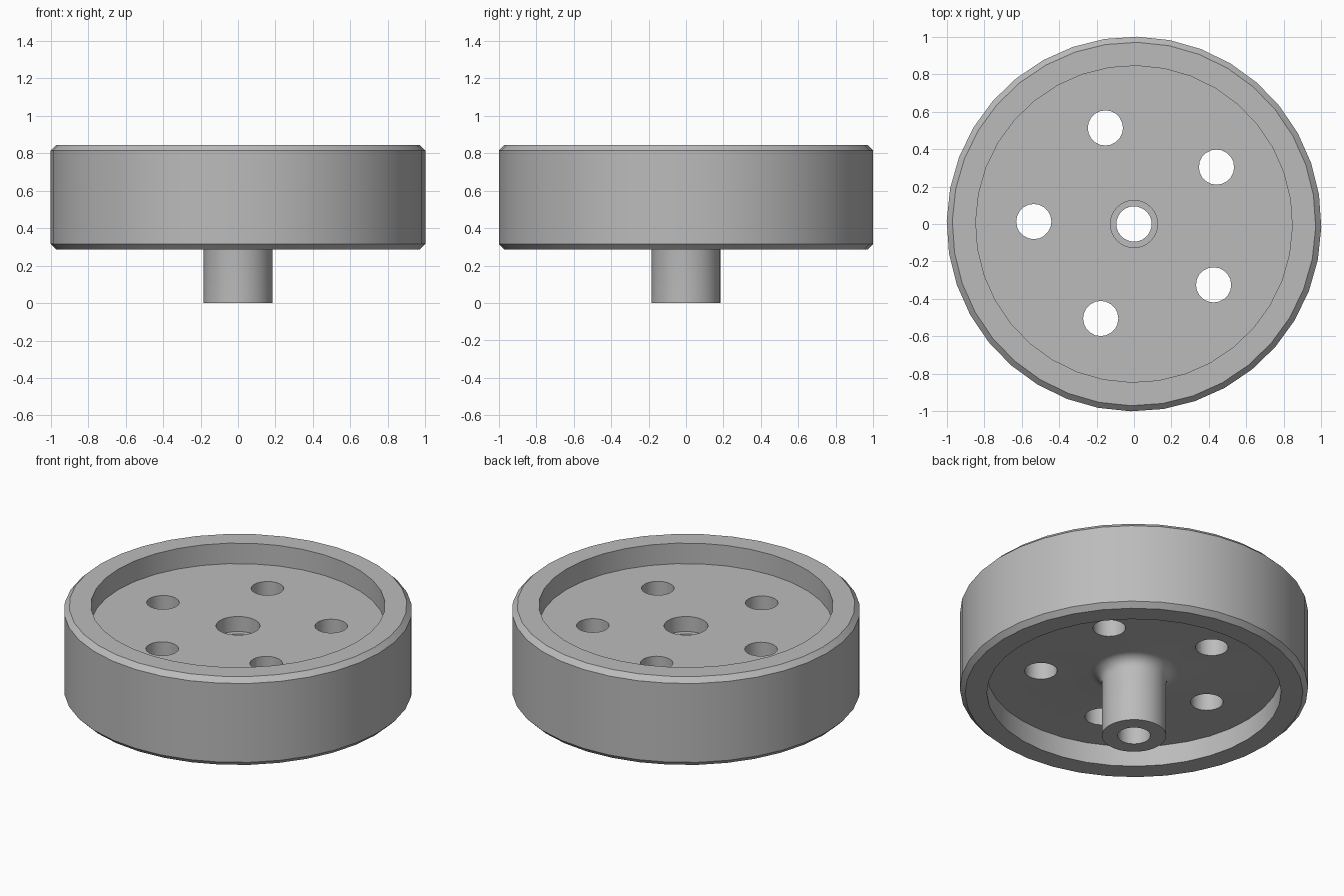
import bpy
import bmesh
from math import cos, sin, pi, radians

cube = bpy.data.objects.get("Cube")
if cube:
    bpy.data.objects.remove(cube)

# One plain grey for the whole part
grey = bpy.data.materials.new("plain grey")
grey.use_nodes = True
colour = (0.5, 0.5, 0.5, 1)
grey.diffuse_color = colour
grey.node_tree.nodes["Principled BSDF"].inputs["Base Color"].default_value = colour


def lathe(name, profile, sides, phase=0.0):
    """Revolve a closed (radius, height) outline around z."""
    bm = bmesh.new()
    rings = []
    for i in range(sides):
        a = phase + 2 * pi * i / sides
        rings.append([bm.verts.new((r * cos(a), r * sin(a), z)) for r, z in profile])
    n = len(profile)
    for i in range(sides):
        here, there = rings[i], rings[(i + 1) % sides]
        for j in range(n):
            k = (j + 1) % n
            bm.faces.new((here[j], there[j], there[k], here[k]))
    bmesh.ops.recalc_face_normals(bm, faces=bm.faces)
    mesh = bpy.data.meshes.new(name)
    bm.to_mesh(mesh)
    bm.free()
    mesh.materials.append(grey)
    obj = bpy.data.objects.new(name, mesh)
    bpy.context.collection.objects.link(obj)
    return obj


# Wheel outline: rim, recessed web, hub stem and stepped bore
bottom, top, chamfer = 0.285, 0.845, 0.03
rim_in, recess = 0.845, 0.13
web_low, web_high = bottom + recess, top - recess
hub, bore, counterbore, step = 0.185, 0.094, 0.126, 0.095
fillet = 0.07
fillet_arc = [(hub + fillet * (1 - cos(t)), web_low - fillet * (1 - sin(t)))
              for t in (pi / 2 * i / 6 for i in range(7))]
outline = [
    (bore, 0), (hub, 0), *fillet_arc,
    (rim_in, web_low), (rim_in, bottom), (1 - chamfer, bottom),
    (1, bottom + chamfer), (1, top - chamfer), (1 - chamfer, top),
    (rim_in, top), (rim_in, web_high), (counterbore, web_high),
    (counterbore, web_high - step), (bore, web_high - step),
]
wheel = lathe("wheel", outline, 36, radians(-1))

# Ring of five through holes
bm = bmesh.new()
for i in range(5):
    a = radians(34.6) + 2 * pi * i / 5
    made = bmesh.ops.create_cone(bm, cap_ends=True, segments=20,
                                 radius1=0.094, radius2=0.094, depth=0.6)
    bmesh.ops.translate(bm, verts=made["verts"],
                        vec=(0.535 * cos(a), 0.535 * sin(a), (web_low + web_high) / 2))
mesh = bpy.data.meshes.new("hole_cutter")
bm.to_mesh(mesh)
bm.free()
mesh.materials.append(grey)
cutter = bpy.data.objects.new("hole_cutter", mesh)
bpy.context.collection.objects.link(cutter)
cutter.hide_render = True
cutter.hide_set(True)

cut = wheel.modifiers.new("holes", 'BOOLEAN')
cut.operation = 'DIFFERENCE'
cut.solver = 'EXACT'
cut.object = cutter

# Bake the cut, then smooth the round walls and keep the rims crisp
bpy.context.view_layer.objects.active = wheel
wheel.select_set(True)
bpy.ops.object.modifier_apply(modifier=cut.name)
bpy.data.objects.remove(cutter)
bpy.ops.object.shade_smooth_by_angle(angle=radians(30))
